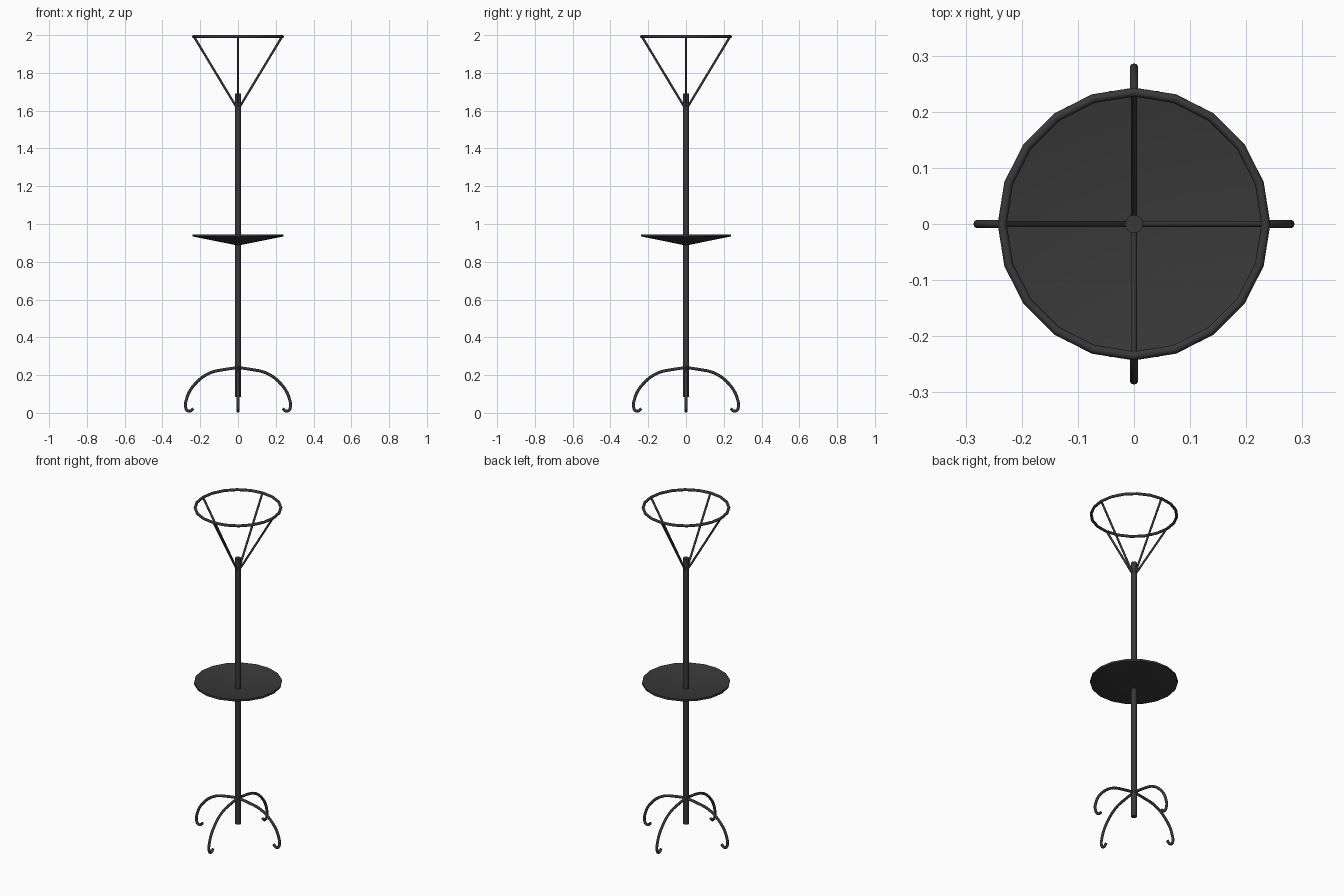
import bpy
import bmesh
from math import cos, sin, pi, radians
from mathutils import Matrix, Vector

if "Cube" in bpy.data.objects:
    bpy.data.objects.remove(bpy.data.objects["Cube"], do_unlink=True)

iron = bpy.data.materials.new("dark iron")
iron.use_nodes = True
iron.diffuse_color = (0.04, 0.04, 0.04, 1)
iron.node_tree.nodes["Principled BSDF"].inputs["Base Color"].default_value = iron.diffuse_color


def finish(name, bm, angle=40):
    bmesh.ops.recalc_face_normals(bm, faces=bm.faces)
    mesh = bpy.data.meshes.new(name)
    bm.to_mesh(mesh)
    bm.free()
    obj = bpy.data.objects.new(name, mesh)
    bpy.context.collection.objects.link(obj)
    mesh.materials.append(iron)
    bpy.ops.object.select_all(action="DESELECT")
    obj.select_set(True)
    bpy.context.view_layer.objects.active = obj
    bpy.ops.object.shade_smooth_by_angle(angle=radians(angle))
    return obj


def tube(name, points, radius, sides=10, closed=False, turn=0):
    """Sweep a circle along a path lying in a plane, then turn it about z."""
    pts = [Vector(p) for p in points]
    n = len(pts)
    plane = Vector((0, 0, 1)) if closed else Vector((0, 1, 0))
    bm = bmesh.new()
    rings = []
    for i, p in enumerate(pts):
        before = pts[i - 1] if closed or i else p
        after = pts[(i + 1) % n] if closed or i < n - 1 else p
        side = (after - before).normalized().cross(plane)
        rings.append([bm.verts.new(p + radius * (side * cos(2 * pi * k / sides)
                                                 + plane * sin(2 * pi * k / sides)))
                      for k in range(sides)])
    for i in range(n if closed else n - 1):
        a, b = rings[i], rings[(i + 1) % n]
        for k in range(sides):
            j = (k + 1) % sides
            bm.faces.new((a[k], a[j], b[j], b[k]))
    if not closed:
        bm.faces.new(rings[0])
        bm.faces.new(rings[-1])
    bm.transform(Matrix.Rotation(turn, 4, "Z"))
    return finish(name, bm)


def circle(radius, z, sides):
    return [(radius * cos(2 * pi * i / sides), radius * sin(2 * pi * i / sides), z)
            for i in range(sides)]


def smooth_path(points, steps=4):
    """Catmull-Rom spline through the points."""
    p = [Vector(q) for q in points]
    p = [2 * p[0] - p[1]] + p + [2 * p[-1] - p[-2]]
    path = []
    for a, b, c, d in zip(p, p[1:], p[2:], p[3:]):
        for s in range(steps):
            t = s / steps
            path.append(0.5 * (2 * b + (c - a) * t + (2 * a - 5 * b + 4 * c - d) * t * t
                               + (3 * b - a - 3 * c + d) * t ** 3))
    return path + [p[-2]]


# Central pole
tube("pole", [(0, 0, 0.085), (0, 0, 1.69)], 0.016, sides=16)

# Shallow dished tray: a thin conical shell with a short upright rim
bm = bmesh.new()
profile = [bm.verts.new(v) for v in
           [(0, 0, 0.9), (0.241, 0, 0.945), (0.241, 0, 0.934), (0, 0, 0.886)]]
edges = [bm.edges.new(pair) for pair in zip(profile, profile[1:])]
bmesh.ops.spin(bm, geom=profile + edges, cent=(0, 0, 0), axis=(0, 0, 1),
               angle=2 * pi, steps=18)
bmesh.ops.remove_doubles(bm, verts=bm.verts, dist=0.0005)
finish("tray", bm, angle=30)

# Top hoop
tube("top_hoop", circle(0.235, 1.992, 20), 0.008, closed=True)

# Four slanted struts and four scrolled legs
leg_path = smooth_path([(0, 0, 0.24), (0.07, 0, 0.23), (0.14, 0, 0.215), (0.2, 0, 0.18),
                        (0.253, 0, 0.12), (0.276, 0, 0.06), (0.277, 0, 0.03),
                        (0.268, 0, 0.012), (0.252, 0, 0.01), (0.237, 0, 0.024)])
for i, place in enumerate(["left", "back", "right", "front"]):
    turn = i * pi / 2
    tube(place + "_strut", [(0.006, 0, 1.615), (0.232, 0, 1.99)], 0.006, turn=turn)
    tube(place + "_leg", leg_path, 0.0078, turn=turn)
